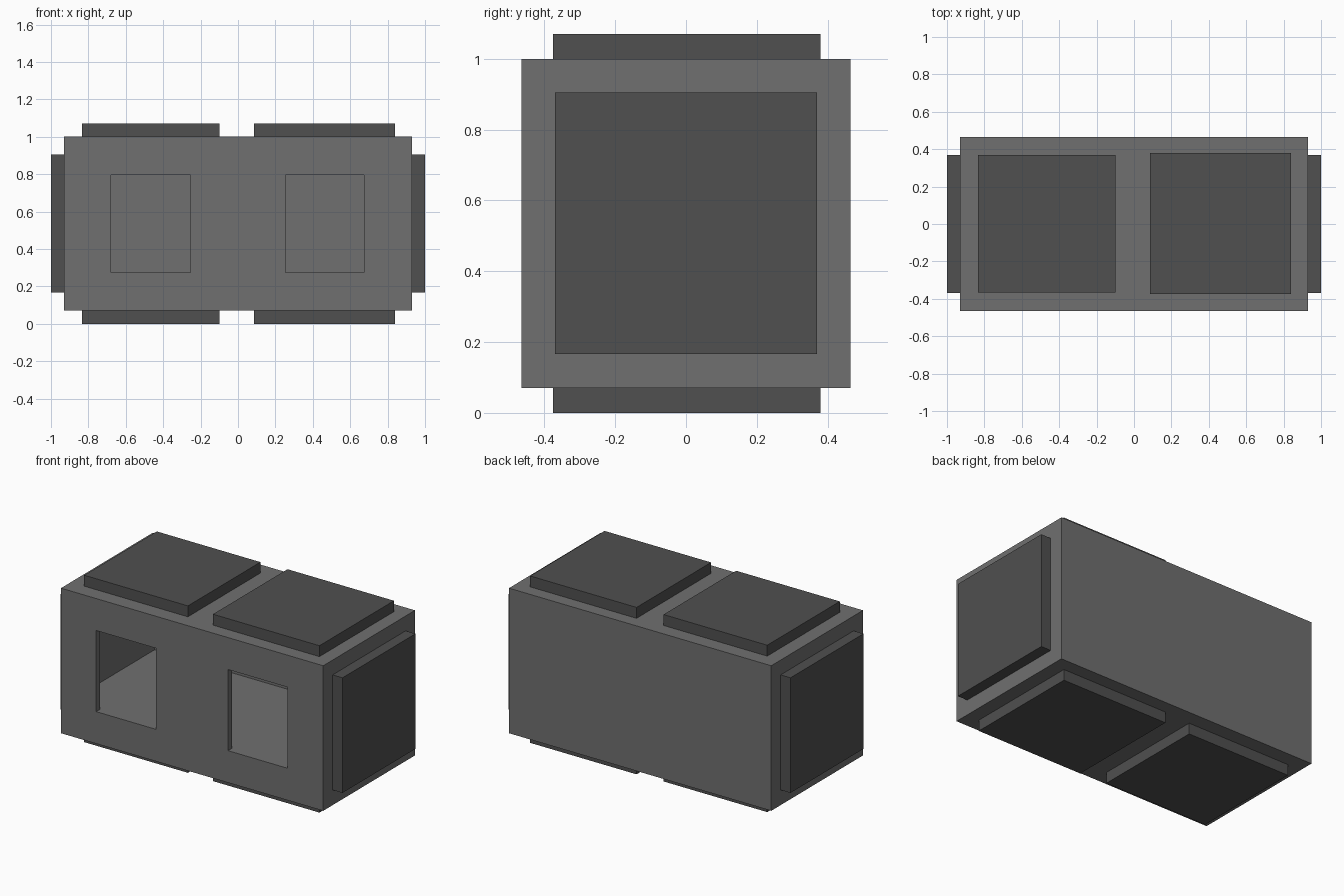
import bpy, bmesh

if "Cube" in bpy.data.objects:
    bpy.data.objects.remove(bpy.data.objects["Cube"])


def material(name, v):
    m = bpy.data.materials.new(name)
    m.diffuse_color = (v, v, v, 1)
    m.use_nodes = True
    m.node_tree.nodes["Principled BSDF"].inputs["Base Color"].default_value = m.diffuse_color
    return m


def prism(name, outline, z0, z1, mat=None):
    """Extrude an xy outline from z0 to z1."""
    bm = bmesh.new()
    face = bm.faces.new([bm.verts.new((x, y, z0)) for x, y in outline])
    ext = bmesh.ops.extrude_face_region(bm, geom=[face])
    for v in ext["geom"]:
        if isinstance(v, bmesh.types.BMVert):
            v.co.z = z1
    bmesh.ops.recalc_face_normals(bm, faces=bm.faces[:])
    mesh = bpy.data.meshes.new(name)
    bm.to_mesh(mesh)
    bm.free()
    ob = bpy.data.objects.new(name, mesh)
    bpy.context.collection.objects.link(ob)
    if mat:
        mesh.materials.append(mat)
    return ob


def box(name, x0, x1, y0, y1, z0, z1, mat=None):
    return prism(name, [(x0, y0), (x1, y0), (x1, y1), (x0, y1)], z0, z1, mat)


hull_grey = material("hull_grey", 0.16)
plate_grey = material("plate_grey", 0.08)

# Main body
body = box("body", -0.93, 0.93, -0.465, 0.465, 0.07, 1.0, hull_grey)

# Inner room with two window openings through the front wall
IN_X, IN_Y, OUT_Y = 0.89, 0.425, -0.6
room = [(-IN_X, -IN_Y)]
for x0, x1 in ((-0.68, -0.255), (0.255, 0.675)):
    room += [(x0, -IN_Y), (x0, OUT_Y), (x1, OUT_Y), (x1, -IN_Y)]
room += [(IN_X, -IN_Y), (IN_X, IN_Y), (-IN_X, IN_Y)]
cutter = prism("room_cutter", room, 0.275, 0.795, hull_grey)
cutter.hide_render = True

mod = body.modifiers.new("room", "BOOLEAN")
mod.operation = "DIFFERENCE"
mod.solver = "EXACT"
mod.object = cutter
bpy.context.view_layer.objects.active = body
bpy.ops.object.modifier_apply(modifier=mod.name)
bpy.data.objects.remove(cutter)

# Raised plates on the top and bottom
for level, z0, z1 in (("top", 1.0, 1.07), ("bottom", 0.0, 0.07)):
    box(level + "_plate_left", -0.835, -0.10, -0.365, 0.37, z0, z1, plate_grey)
    box(level + "_plate_right", 0.085, 0.84, -0.375, 0.38, z0, z1, plate_grey)

# Raised plates on the two ends
box("end_plate_left", -1.0, -0.93, -0.37, 0.37, 0.167, 0.905, plate_grey)
box("end_plate_right", 0.93, 1.0, -0.37, 0.37, 0.167, 0.905, plate_grey)
